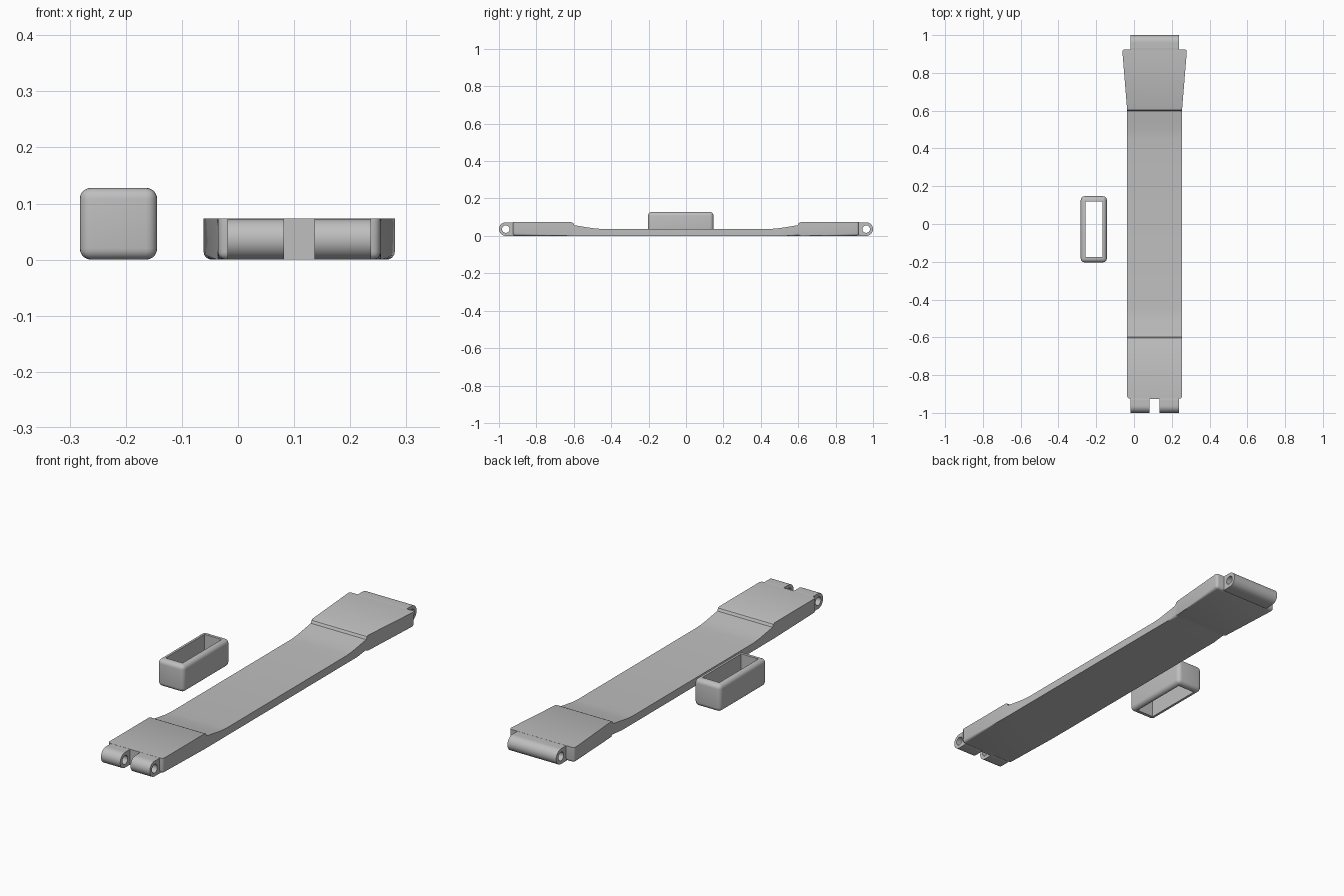
import bpy, bmesh, math

if "Cube" in bpy.data.objects:
    bpy.data.objects.remove(bpy.data.objects["Cube"])

CX = 0.109            # centre line of the strap
grey = bpy.data.materials.new("soft grey")
grey.diffuse_color = (0.52, 0.52, 0.52, 1)
grey.use_nodes = True
grey.node_tree.nodes["Principled BSDF"].inputs["Base Color"].default_value = grey.diffuse_color


def finish(name, bm, smooth=True):
    bmesh.ops.recalc_face_normals(bm, faces=bm.faces[:])
    me = bpy.data.meshes.new(name)
    bm.to_mesh(me)
    bm.free()
    me.materials.append(grey)
    ob = bpy.data.objects.new(name, me)
    bpy.context.collection.objects.link(ob)
    if smooth:
        bpy.ops.object.select_all(action='DESELECT')
        ob.select_set(True)
        bpy.context.view_layer.objects.active = ob
        bpy.ops.object.shade_smooth_by_angle(angle=math.radians(35))
    return ob


def box(x0, x1, y0, y1, z0, z1, bevel=0):
    bm = bmesh.new()
    bmesh.ops.create_cube(bm, size=1)
    for v in bm.verts:
        v.co.x = x1 if v.co.x > 0 else x0
        v.co.y = y1 if v.co.y > 0 else y0
        v.co.z = z1 if v.co.z > 0 else z0
    if bevel:
        bmesh.ops.bevel(bm, geom=bm.edges[:], offset=bevel, segments=5,
                        profile=0.5, affect='EDGES')
    return bm


# Strap: cross-sections lofted along y (distance from the middle, top height)
half = [(0.925, 0.073), (0.612, 0.073), (0.603, 0.069), (0.597, 0.057),
        (0.53, 0.046), (0.49, 0.040), (0.45, 0.037)]
stations = [(-y, z) for y, z in half] + [(y, z) for y, z in reversed(half)]
bm = bmesh.new()
rings = []
for y, z in stations:
    w = 0.145 + 0.0265 * max(0, (y - 0.6) / 0.325)   # flared rear end
    rings.append([bm.verts.new((CX + sx * w, y, h))
                  for sx, h in ((-1, 0), (1, 0), (1, z), (-1, z))])
for a, b in zip(rings, rings[1:]):
    for i in range(4):
        j = (i + 1) % 4
        bm.faces.new((a[i], a[j], b[j], b[i]))
bm.faces.new(rings[0])
bm.faces.new(rings[-1])
# Round the bottom rim and the upright corners at both ends
edges = []
for e in bm.edges:
    a, b = (v.co for v in e.verts)
    across = abs(a.x - b.x) > 0.1
    rim = max(a.z, b.z) < 0.001 and (not across or abs(a.y) > 0.92)
    upright = abs(a.z - b.z) > 0.03 and abs(a.y) > 0.92 and abs(b.y) > 0.92
    if rim or upright:
        edges.append(e)
bmesh.ops.bevel(bm, geom=edges, offset=0.014, segments=4, profile=0.5,
                affect='EDGES')
finish("strap", bm)


# Pin lugs: rounded noses with a pin hole through them
def lug(name, x0, x1, end):
    n, r, hole, cy, back = 32, 0.0363, 0.02, 0.9635, 0.055
    bm = bmesh.new()
    loops = []
    for x in (x0, x1):
        outer, inner = [], []
        for k in range(n):
            a = 2 * math.pi * (k + 0.5) / n
            c, s = math.cos(a), math.sin(a)
            t = r if c > 0 else min(back / max(-c, 1e-6), r / max(abs(s), 1e-6))
            outer.append(bm.verts.new((x, end * (cy + t * c), r + t * s)))
            inner.append(bm.verts.new((x, end * (cy + hole * c), r + hole * s)))
        loops.append((outer, inner))
    (o0, i0), (o1, i1) = loops
    for k in range(n):
        j = (k + 1) % n
        for p, q in ((o0, o1), (i0, i1), (o0, i0), (o1, i1)):
            bm.faces.new((p[k], p[j], q[j], q[k]))
    finish(name, bm)


lug("front_lug_left", CX - 0.128, CX - 0.027, -1)
lug("front_lug_right", CX + 0.027, CX + 0.128, -1)
lug("rear_lug", CX - 0.128, CX + 0.128, 1)
finish("front_notch_wall",
       box(CX - 0.03, CX + 0.03, -0.926, -0.90, 0, 0.0725), False)

# Keeper loop: rounded block with a straight opening through it
loop = finish("keeper_loop", box(-0.282, -0.144, -0.203, 0.147, 0, 0.128, 0.02))
cutter = finish("loop_opening_cutter",
                box(-0.258, -0.168, -0.174, 0.118, -0.1, 0.3), False)
cutter.hide_render = True
cutter.hide_viewport = True
cut = loop.modifiers.new("opening", 'BOOLEAN')
cut.operation = 'DIFFERENCE'
cut.solver = 'EXACT'
cut.object = cutter
loop.modifiers.move(len(loop.modifiers) - 1, 0)
